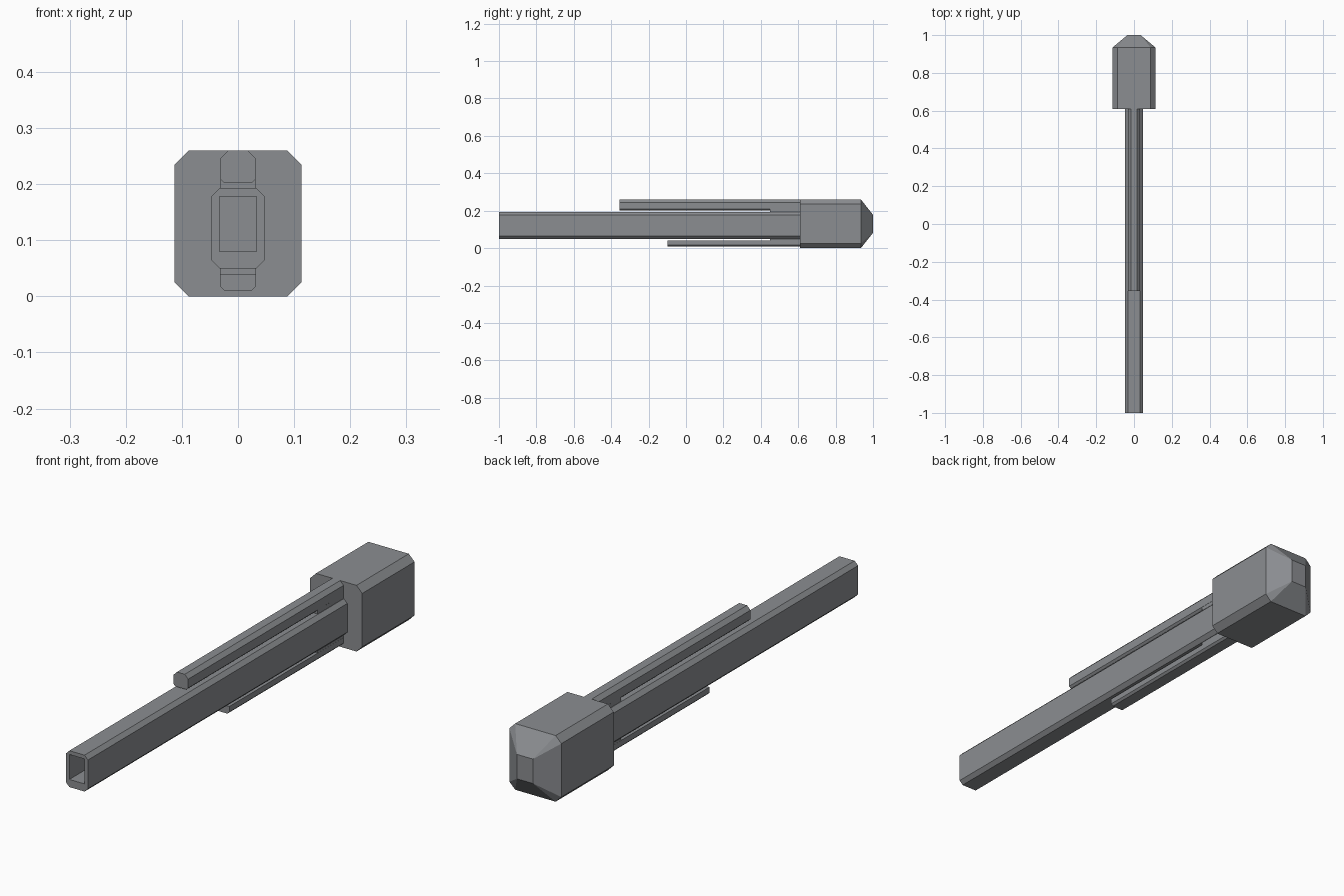
import bpy, bmesh

if "Cube" in bpy.data.objects:
    bpy.data.objects.remove(bpy.data.objects["Cube"])

metal = bpy.data.materials.new("grey_metal")
metal.diffuse_color = (0.26, 0.27, 0.285, 1.0)
metal.use_nodes = True
metal.node_tree.nodes["Principled BSDF"].inputs["Base Color"].default_value = metal.diffuse_color


def outline(w, z0, z1, top, bottom):
    """Chamfered rectangle in the xz plane: half width, z range, top and bottom chamfers."""
    pts = []
    if bottom:
        pts += [(-w, z0 + bottom), (-w + bottom, z0), (w - bottom, z0), (w, z0 + bottom)]
    else:
        pts += [(-w, z0), (w, z0)]
    if top:
        pts += [(w, z1 - top), (w - top, z1), (-w + top, z1), (-w, z1 - top)]
    else:
        pts += [(w, z1), (-w, z1)]
    return pts


def prism(bm, pts, y0, y1):
    """Closed bar along y; returns its front face and back face."""
    front = [bm.verts.new((x, y0, z)) for x, z in pts]
    back = [bm.verts.new((x, y1, z)) for x, z in pts]
    n = len(pts)
    for i in range(n):
        j = (i + 1) % n
        bm.faces.new((front[i], front[j], back[j], back[i]))
    return bm.faces.new(front), bm.faces.new(back[::-1])


def finish(name, bm):
    bmesh.ops.recalc_face_normals(bm, faces=bm.faces)
    mesh = bpy.data.meshes.new(name)
    bm.to_mesh(mesh)
    bm.free()
    mesh.materials.append(metal)
    obj = bpy.data.objects.new(name, mesh)
    bpy.context.collection.objects.link(obj)
    return obj


def bar(name, pts, y0, y1):
    bm = bmesh.new()
    prism(bm, pts, y0, y1)
    return finish(name, bm)


# Rear housing with a tapered end: octagon closing to a small rectangle
bm = bmesh.new()
_, cap = prism(bm, outline(0.113, 0.0, 0.26, 0.025, 0.025), 0.61, 0.935)
ring = list(cap.verts)
bm.faces.remove(cap)
tip = {(sx, sz): bm.verts.new((sx * 0.035, 1.0, 0.13 + sz * 0.048))
       for sx in (-1, 1) for sz in (-1, 1)}


def corner(v):
    return tip[(1 if v.co.x > 0 else -1, 1 if v.co.z > 0.13 else -1)]


for a, b in zip(ring, ring[1:] + ring[:1]):
    ca, cb = corner(a), corner(b)
    bm.faces.new((a, b, ca) if ca is cb else (a, b, cb, ca))
bm.faces.new([tip[k] for k in ((-1, -1), (1, -1), (1, 1), (-1, 1))])
finish("rear_housing", bm)

# Main tube with a rectangular bore in its front end
bm = bmesh.new()
front, _ = prism(bm, outline(0.048, 0.05, 0.193, 0.015, 0.015), -1.0, 0.62)
rim = list(front.verts)
bm.faces.remove(front)
Y_BORE = -0.7
mouth, floor = {}, {}
for sx in (-1, 1):
    for sz in (-1, 1):
        x, z = sx * 0.033, 0.129 + sz * 0.049
        mouth[sx, sz] = bm.verts.new((x, -1.0, z))
        floor[sx, sz] = bm.verts.new((x, Y_BORE, z))
for a, b in zip(rim, rim[1:] + rim[:1]):
    ca, cb = [mouth[1 if v.co.x > 0 else -1, 1 if v.co.z > 0.12 else -1] for v in (a, b)]
    bm.faces.new((a, b, ca) if ca is cb else (a, b, cb, ca))
keys = [(-1, -1), (1, -1), (1, 1), (-1, 1)]
for k, m in zip(keys, keys[1:] + keys[:1]):
    bm.faces.new((mouth[k], mouth[m], floor[m], floor[k]))
bm.faces.new([floor[k] for k in keys])
finish("main_tube", bm)

# Upper and lower rails, with the spacers joining them to the tube
bar("upper_rail", outline(0.032, 0.202, 0.26, 0.015, 0.008), -0.355, 0.615)
bar("upper_spacer", outline(0.0315, 0.19, 0.212, 0, 0), 0.45, 0.615)
bar("lower_rail", outline(0.032, 0.01, 0.04, 0, 0.008), -0.10, 0.615)
bar("lower_spacer", outline(0.0315, 0.035, 0.053, 0, 0), 0.45, 0.615)
